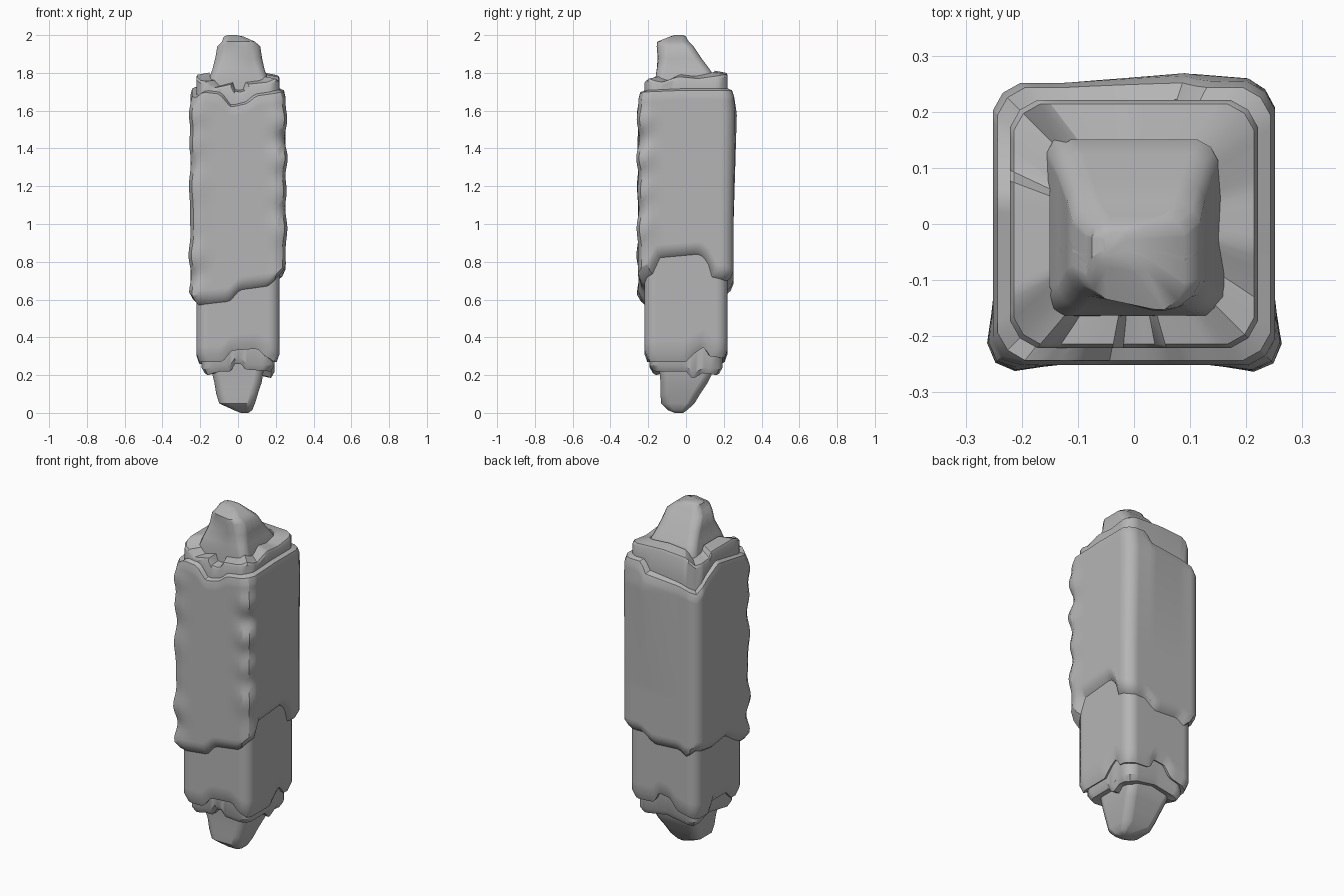
import bpy, bmesh, math

if "Cube" in bpy.data.objects:
    bpy.data.objects.remove(bpy.data.objects["Cube"])

N = 19  # samples per side

stone = bpy.data.materials.new("dark_stone")
stone.diffuse_color = (0.46, 0.46, 0.46, 1)
stone.use_nodes = True
stone.node_tree.nodes["Principled BSDF"].inputs["Base Color"].default_value = stone.diffuse_color


def edge(points):
    """Jagged height profile around the perimeter: u 0-1 front, 1-2 right, 2-3 back, 3-4 left."""
    pts = points + [(4, points[0][1])]

    def f(u):
        u %= 4
        for (a, za), (b, zb) in zip(pts, pts[1:]):
            if a <= u <= b:
                return za + (zb - za) * (u - a) / max(b - a, 1e-6)
        return pts[-1][1]
    return f


def ring(x0, x1, y0, y1, c, z):
    """Rectangle with softened corners; z is a number or a height profile."""
    out = []
    cx, cy, hx, hy = (x0 + x1) / 2, (y0 + y1) / 2, (x1 - x0) / 2, (y1 - y0) / 2
    for k in range(4):
        samples = [(-1 + c + 2 * (1 - c) * i / (N - 1), -1) for i in range(N)]
        samples.append((1 - c * 0.36, -1 + c * 0.36))
        for j, (s, t) in enumerate(samples):
            u = k + 1 if j == N else k + (s + 1) / 2
            for _ in range(k):
                s, t = -t, s
            out.append((cx + s * hx, cy + t * hy, z(u) if callable(z) else z))
    return out


def square(h, z, c=0.2):
    return ring(-h, h, -h, h, c, z)


def loft(name, rings, cap_bottom=False, cap_top=False, angle=32):
    bm = bmesh.new()
    rows = [[bm.verts.new(p) for p in r] for r in rings]
    m = len(rows[0])
    for a, b in zip(rows, rows[1:]):
        for i in range(m):
            bm.faces.new((a[i], a[(i + 1) % m], b[(i + 1) % m], b[i]))
    if cap_bottom:
        bm.faces.new(rows[0][::-1])
    if cap_top:
        bm.faces.new(rows[-1])
    me = bpy.data.meshes.new(name)
    bm.to_mesh(me)
    bm.free()
    me.materials.append(stone)
    ob = bpy.data.objects.new(name, me)
    bpy.context.collection.objects.link(ob)
    bpy.ops.object.select_all(action='DESELECT')
    ob.select_set(True)
    bpy.context.view_layer.objects.active = ob
    bpy.ops.object.shade_smooth_by_angle(angle=math.radians(angle))
    return ob


def shift(f, d):
    return lambda u: f(u) + d


def weather(p):
    """Irregular chips on the front corners and a slight swelling on the back."""
    x, y, z = p
    side = 1 if x > 0 else -1
    d = math.hypot(abs(x) - 0.25, y + 0.25)
    w = max(0, 1 - d / 0.13)
    w = w * w * (3 - 2 * w)
    fade = min(1, max(0, (1.68 - z) / 0.1))
    wave = math.sin(z * 33 + side * 0.8) * (0.6 + 0.4 * math.sin(z * 5 + side)) + 0.5 * math.sin(z * 19 + side * 2)
    k = 1 + w * fade * (0.022 + 0.038 * wave)
    x, y = x * k, y * k
    if y > 0.2:
        h = max(0, 1 - abs(z - 1.58) / (0.13 if z > 1.58 else 0.6))
        y += 0.018 * h * max(0, 1 - abs(x - 0.09) / 0.22)
    return (x, y, z)


def ridge(p):
    """Pulls the front of the upper tip into a pointed ridge."""
    x, y, z = p
    k = max(0, 1 - abs(z - 1.93) / 0.12)
    if y < -0.06:
        y += k * 0.3 * max(0, abs(x - 0.045) - 0.01)
    return (x, y, z)


# Broken edges of each layer
shell_low = edge([(0, .58), (.4, .60), (.52, .66), (.85, .68), (1, .73), (1.12, .75),
                  (1.17, .83), (1.66, .85), (1.76, .81), (1.8, .73), (2, .71), (2.25, .71),
                  (2.4, .66), (2.75, .67), (2.85, .64), (3, .68), (3.3, .66), (3.6, .68), (3.8, .62)])
shell_top = edge([(0, 1.68), (.12, 1.71), (.3, 1.70), (.42, 1.63), (.6, 1.65), (.7, 1.69), (1, 1.71),
                  (1.5, 1.72), (2, 1.72), (2.25, 1.72), (2.32, 1.66), (2.75, 1.64), (3, 1.61),
                  (3.2, 1.68), (3.4, 1.73), (4, 1.68)])
collar_rim = edge([(0, 1.76), (.1, 1.76), (.2, 1.72), (.42, 1.74), (.46, 1.70), (.58, 1.70),
                   (.62, 1.74), (.85, 1.75), (1, 1.77), (1.2, 1.75), (1.4, 1.78), (1.65, 1.77),
                   (2, 1.79), (2.5, 1.80), (2.85, 1.79), (3, 1.75), (3.28, 1.76), (3.33, 1.79), (3.8, 1.79)])
body_low = edge([(0, .28), (.3, .28), (.42, .34), (.75, .35), (.85, .31), (1, .28), (1.5, .28),
                 (1.62, .33), (1.74, .36), (1.8, .31), (2, .30), (2.35, .31), (2.42, .37),
                 (2.6, .36), (2.7, .30), (3, .27), (3.3, .27), (3.36, .33), (3.7, .33), (3.8, .28)])
foot_rim = edge([(0, .20), (.25, .22), (.4, .22), (.44, .26), (.56, .26), (.6, .23), (1, .22),
                 (1.5, .22), (1.6, .18), (1.75, .21), (2, .20), (2.5, .23), (3, .20),
                 (3.4, .24), (3.7, .22)])

# Thick outer shell with chipped corners
rows = 44
shell = [square(.218, shift(shell_low, -.012)), square(.236, shift(shell_low, .004))]
for i in range(rows + 1):
    t = i / rows
    shell.append(square(.251, lambda u, t=t: (shell_low(u) + .04) * (1 - t) + (shell_top(u) - .045) * t, .19))
shell += [square(.243, shift(shell_top, -.012)), square(.215, shell_top)]
loft("outer_shell", [[weather(p) for p in r] for r in shell])

# Narrower lower body below the shell
low = [square(.165, shift(body_low, .01)), square(.205, shift(body_low, -.01))]
for i in range(9):
    t = i / 8
    low.append(square(.221, lambda u, t=t: (body_low(u) + .035) * (1 - t) + (shell_low(u) + .03) * t))
loft("lower_body", low)

# Broken collars around the tips
loft("upper_collar", [square(.221, shift(shell_top, -.02), .22), square(.221, shift(collar_rim, -.012), .22),
                      square(.214, collar_rim, .22), square(.15, shift(collar_rim, .012), .25)])
loft("lower_collar", [square(.125, shift(foot_rim, .012), .3), square(.175, foot_rim, .25),
                      square(.192, shift(foot_rim, .03), .25), square(.192, shift(body_low, .03), .25)])

# Upper tip, leaning to the front
tip = [ring(*r) for r in [
    (-.16, .165, -.165, .163, .2, 1.67), (-.155, .16, -.163, .16, .2, 1.765),
    (-.135, .14, -.155, .125, .24, 1.82), (-.12, .127, -.15, .08, .3, 1.88),
    (-.11, .118, -.155, .04, .35, 1.94), (-.085, .09, -.152, .015, .4, 1.965),
    (-.075, .03, -.09, .0, .5, 1.992), (-.055, -.01, -.06, -.015, .5, 2.0)]]
loft("upper_tip", [[ridge(p) for p in r] for r in tip], cap_top=True, angle=40)

# Lower tip
loft("lower_tip", [ring(*r) for r in [
    (.015, .055, -.06, -.015, .5, 0), (-.02, .075, -.095, .005, .5, .014),
    (-.10, .09, -.132, .045, .4, .05), (-.115, .105, -.135, .075, .35, .10),
    (-.125, .125, -.135, .115, .3, .16), (-.14, .135, -.14, .145, .25, .22),
    (-.145, .145, -.145, .145, .25, .30)]],
    cap_bottom=True, angle=40)
